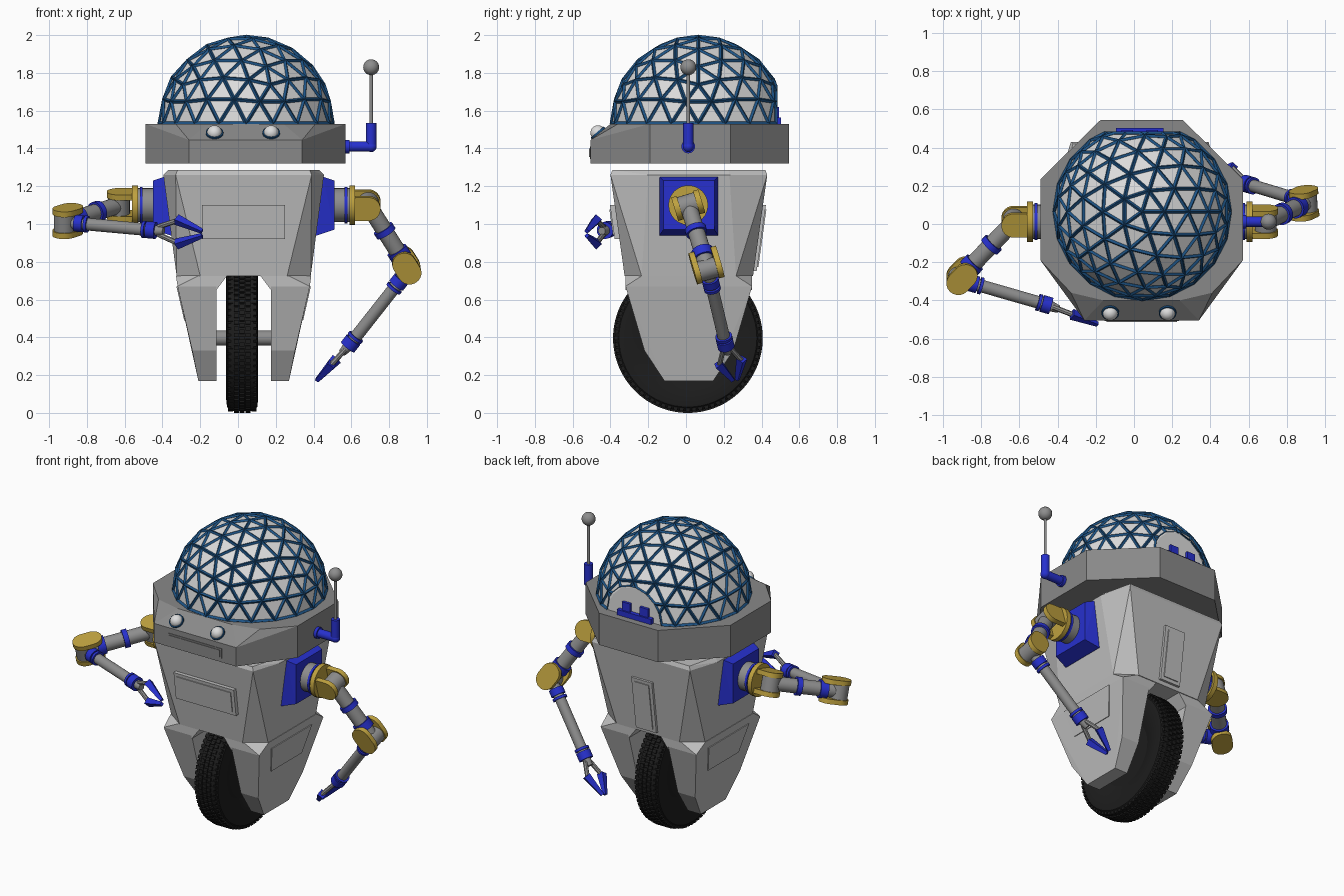
import bpy, bmesh, math
from mathutils import Vector as V

if "Cube" in bpy.data.objects:
    bpy.data.objects.remove(bpy.data.objects["Cube"])


def material(name, *rgb):
    m = bpy.data.materials.new(name)
    m.use_nodes = True
    m.diffuse_color = (*rgb, 1)
    m.node_tree.nodes["Principled BSDF"].inputs["Base Color"].default_value = (*rgb, 1)
    return m


LIGHT = material("light grey", .52, .52, .52)
DARK = material("mid grey", .25, .25, .25)
STEEL = material("steel grey", .27, .27, .27)
BLUE = material("bright blue", .02, .03, .62)
YELLOW = material("ochre yellow", .52, .36, .05)
WHITE = material("dome white", .72, .72, .72)
STRUT = material("strut blue", .012, .085, .23)
RUBBER = material("black rubber", .012, .012, .012)
SIGNS = (-1, 1)
CX, CY = .03, .015          # body axis
smooth = []


def finish(name, bm, mat, rounded=False):
    bmesh.ops.recalc_face_normals(bm, faces=bm.faces)
    mesh = bpy.data.meshes.new(name)
    bm.to_mesh(mesh)
    bm.free()
    mesh.materials.append(mat)
    ob = bpy.data.objects.new(name, mesh)
    bpy.context.collection.objects.link(ob)
    if rounded:
        smooth.append(ob)
    return ob


def hull(name, pts, mat, rounded=False):
    bm = bmesh.new()
    for p in pts:
        bm.verts.new(p)
    bmesh.ops.convex_hull(bm, input=bm.verts[:])
    bmesh.ops.delete(bm, geom=[v for v in bm.verts if not v.link_faces], context='VERTS')
    return finish(name, bm, mat, rounded)


def rod(name, a, b, r, mat, r2=None, sides=24):
    a, b = V(a), V(b)
    bm = bmesh.new()
    bmesh.ops.create_cone(bm, cap_ends=True, segments=sides, radius1=r,
                          radius2=r if r2 is None else r2, depth=(b - a).length)
    turn = (b - a).to_track_quat('Z', 'Y').to_matrix().to_4x4()
    turn.translation = (a + b) / 2
    bm.transform(turn)
    return finish(name, bm, mat, sides > 8)


def ball(name, c, r, mat):
    bm = bmesh.new()
    bmesh.ops.create_uvsphere(bm, u_segments=24, v_segments=14, radius=r)
    bmesh.ops.translate(bm, verts=bm.verts, vec=c)
    return finish(name, bm, mat, True)


def cheek(name, a, b, n, r, thick, mat):
    # capsule shaped plate around a and b, thickened along n
    u = n.orthogonal().normalized()
    w = n.cross(u)
    pts = [c + (u * math.cos(k * math.pi / 10) + w * math.sin(k * math.pi / 10)) * r + n * thick * s / 2
           for c in (a, b) for k in range(20) for s in SIGNS]
    return hull(name, pts, mat, True)


def octagon(x, hy, y, hx, z):
    return [(CX + s * p, CY + t * q, z) for s in SIGNS for t in SIGNS for p, q in ((x, hy), (hx, y))]


# Body shell
hull("body", octagon(.40, .21, .405, .35, 1.285) + octagon(.425, .215, .415, .36, 1.26)
     + octagon(.355, .25, .34, .23, .725), LIGHT)


def face_y(z):
    return .415 - (1.26 - z) * .139


def panel(name, hw, z0, z1, side, t, mat=LIGHT):
    # raised plate on the sloping front or back, with a smaller plate on it
    for part, inset, out in (("frame", 0, t), ("plate", .022, t + .006)):
        hull(f"{name}_{part}", [(CX + s * (hw - inset), CY + side * (face_y(z) + d), z)
                                for s in SIGNS for z in (z0 + inset, z1 - inset) for d in (-.02, out)], mat)


panel("front_panel", .22, .92, 1.1, -1, .025)
panel("back_panel", .075, .75, 1.1, 1, .015)

# Legs either side of the wheel: (height, half depth, outer x)
LEG = ((.725, .25, .358), (.67, .335, .35), (.33, .235, .272), (.17, .13, .24))
for s, side in zip(SIGNS, ("right", "left")):
    pts = [(CX + s * x, CY + t * y, z) for z, y, out in LEG for x in (.145, out) for t in SIGNS]
    pts += [(CX + s * x, CY + t * .335, .73) for x in (.145, .23) for t in SIGNS]
    hull(side + "_leg", pts, LIGHT)
    hull(side + "_arch_corner", [(CX + s * x, CY + t * .335, z) for t in SIGNS
                                 for x, z in ((.085, .73), (.145, .73), (.145, .65))], LIGHT)
    hull(side + "_leg_panel", [(CX + s * (x + d), CY + t * y, z) for t in SIGNS for d in (-.01, .006)
                               for x, y, z in ((.35, .21, .67), (.309, .16, .49))], LIGHT)
    # Shoulder mount
    hull(side + "_shoulder_mount",
         [(CX + s * x, CY + t * y, z) for t in SIGNS
          for x, y, z in ((.36, .155, .94), (.36, .155, 1.25), (.42, .155, 1.25), (.39, .155, .94),
                          (.48, .135, .97), (.48, .135, 1.23))], BLUE)

# Wheel: lathed tyre with staggered tread blocks
WX, WZ, R = .022, .396, .396
bm = bmesh.new()
profile = [(-.05, .2), (-.065, .24), (-.085, .32), (-.08, .365), (-.06, .386),
           (.06, .386), (.08, .365), (.085, .32), (.065, .24), (.05, .2)]
ring = [bm.verts.new((WX + x, .01, WZ + r)) for x, r in profile]
edges = [bm.edges.new((ring[i - 1], ring[i])) for i in range(len(ring))]
bmesh.ops.spin(bm, geom=ring + edges, cent=(WX, .01, WZ), axis=(1, 0, 0),
               angle=math.tau, steps=64, use_duplicate=False)
bmesh.ops.remove_doubles(bm, verts=bm.verts, dist=.0005)
finish("tyre", bm, RUBBER, True)
rod("wheel_hub", (WX - .05, .01, WZ), (WX + .05, .01, WZ), .21, RUBBER)
rod("axle", (CX - .2, .01, WZ), (CX + .2, .01, WZ), .04, STEEL)
bm = bmesh.new()
for k in range(72):
    for col in range(5):
        a = (k + .5 * (col % 2)) * math.tau / 72
        out, along = V((0, math.cos(a), math.sin(a))), V((0, -math.sin(a), math.cos(a)))
        mid = V((WX + (col - 2) * .031, .01, WZ))
        low, high = R - .03, R - (.008 if col in (0, 4) else 0)
        quads = [[bm.verts.new(mid + out * r + along * (.011 * t) + V((.013 * s, 0, 0)))
                  for s, t in ((-1, -1), (1, -1), (1, 1), (-1, 1))] for r in (low, high)]
        bm.faces.new(quads[1])
        for i in range(4):
            bm.faces.new((quads[0][i - 1], quads[0][i], quads[1][i], quads[1][i - 1]))
finish("tyre_tread", bm, RUBBER)

# Head collar: octagon with a sloping brow
HX, HY = .04, .02
half = [(.215, .525, 1.32), (.53, .215, 1.32), (.53, -.21, 1.32), (.30, -.525, 1.32), (.30, -.525, 1.445),
        (.215, .525, 1.53), (.53, .215, 1.53), (.53, -.21, 1.53), (.37, -.38, 1.53), (.20, -.42, 1.53)]
hull("head_collar", [(HX + s * x, HY + y, z) for s in SIGNS for x, y, z in half], DARK)
for part, inset, out in (("frame", 0, .004), ("plate", .01, .008)):
    hull("mouth_" + part, [(HX + s * (.195 - inset), -.505 - d, z) for s in SIGNS
                           for z in (1.345 + inset, 1.41 - inset) for d in (-.01, out)], DARK)
brow = V((0, -.65, .76))
for s, side in zip(SIGNS, ("right", "left")):
    eye = V((.026 + s * .15, -.462, 1.478))
    rod(side + "_eye_ring", eye - brow * .02, eye + brow * .012, .046, STRUT)
    ball(side + "_eye", eye + brow * .006, .04, WHITE)


# Geodesic dome, cut flat at the collar and at the back
def dome(name, r, mat, fill):
    bm = bmesh.new()
    bmesh.ops.create_icosphere(bm, subdivisions=3, radius=r)
    bmesh.ops.translate(bm, verts=bm.verts, vec=(.043, .065, 1.533))
    for co, no in (((0, 0, 1.53), (0, 0, -1)), ((0, .475, 0), (0, 1, 0))):
        bmesh.ops.bisect_plane(bm, geom=bm.verts[:] + bm.edges[:] + bm.faces[:], dist=.0001,
                               plane_co=co, plane_no=no, clear_outer=True)
        if fill:
            bmesh.ops.holes_fill(bm, edges=[e for e in bm.edges if e.is_boundary])
    return finish(name, bm, mat)


dome("dome_panels", .457, WHITE, True)
wire = dome("dome_struts", .459, STRUT, False).modifiers.new("struts", 'WIREFRAME')
wire.thickness = .02


def box(name, c, size, mat):
    hull(name, [V(c) + V((i * size[0], j * size[1], k * size[2])) / 2
                for i in SIGNS for j in SIGNS for k in SIGNS], mat)


# Latch behind the dome
box("rear_latch", (.03, .485, 1.545), (.25, .035, .04), BLUE)
for s in SIGNS:
    box("latch_tab", (.03 + s * .065, .475, 1.59), (.06, .035, .06), BLUE)

# Antenna
rod("antenna_flange", (.56, .012, 1.41), (.59, .012, 1.41), .036, BLUE)
rod("antenna_arm", (.56, .012, 1.41), (.705, .012, 1.41), .027, BLUE)
ball("antenna_bend", (.705, .012, 1.41), .029, BLUE)
rod("antenna_socket", (.705, .012, 1.41), (.705, .012, 1.535), .027, BLUE)
rod("antenna_rod", (.705, .012, 1.53), (.705, .012, 1.8), .009, STEEL)
ball("antenna_tip", (.705, .012, 1.83), .042, STEEL)


def segment(name, a, b, r, bands):
    # arm tube with blue collars at the given fractions
    rod(name, a, b, r, STEEL)
    d = (b - a).normalized()
    for f, w in bands:
        c = a.lerp(b, f)
        rod(name + "_collar", c - d * w, c + d * w, r + .012, BLUE)


def joint(name, c, toward, n, r):
    # steel knuckle between two yellow cheeks
    n = n.normalized()
    rod(name + "_knuckle", c - n * .055, c + n * .055, r - .008, STEEL)
    for s in SIGNS:
        cheek(name + "_cheek", c + n * s * .06, c + n * s * .06 + toward, n, r, .03, YELLOW)


def arm(side, s, elbow, wrist, tip, spread):
    def at(x):
        return V((CX + s * x, .012, 1.1))
    elbow, wrist, tip, spread = V(elbow), V(wrist), V(tip), V(spread)
    shoulder = at(.66)
    up, fore, hand = ((b - a).normalized() for a, b in ((shoulder, elbow), (elbow, wrist), (wrist, tip)))
    rod(side + "_shoulder_tube", at(.46), at(.57), .09, STEEL)
    rod(side + "_shoulder_band", at(.535), at(.55), .097, BLUE)
    rod(side + "_shoulder_cup", at(.56), at(.59), .105, YELLOW)
    joint(side + "_shoulder", shoulder, V((-s * .06, 0, 0)), V((s, 0, 0)).cross(up), .065)
    segment(side + "_upper_arm", shoulder, elbow, .045, ((.4, .016), (.76, .025)))
    joint(side + "_elbow", elbow, -up * .055, up.cross(fore), .063)
    segment(side + "_forearm", elbow, wrist, .033, ((.17, .022), (.25, .008), (.9, .008), (.98, .025)))
    rod(side + "_palm", wrist, wrist + hand * .06, .03, STEEL, .02)
    for t in SIGNS:
        root, bend = wrist + hand * .03 + spread * t * .02, wrist.lerp(tip, .55) + spread * t * .065
        rod(side + "_finger_link", root, bend, .014, STEEL, sides=8)
        rod(side + "_finger_tip", bend - hand * .02, tip + spread * t * .012, .03, BLUE, .014, 4)


arm("left", 1, (.905, .115, .76), (.59, .21, .36), (.42, .26, .175), (.2, .95, .2))
arm("right", -1, (-.92, -.29, 1.01), (-.45, -.425, .967), (-.19, -.525, .95), (0, 0, 1))

# Smooth the round parts
bpy.ops.object.select_all(action='DESELECT')
for ob in smooth:
    ob.select_set(True)
bpy.context.view_layer.objects.active = smooth[0]
bpy.ops.object.shade_smooth_by_angle(angle=math.radians(35))
